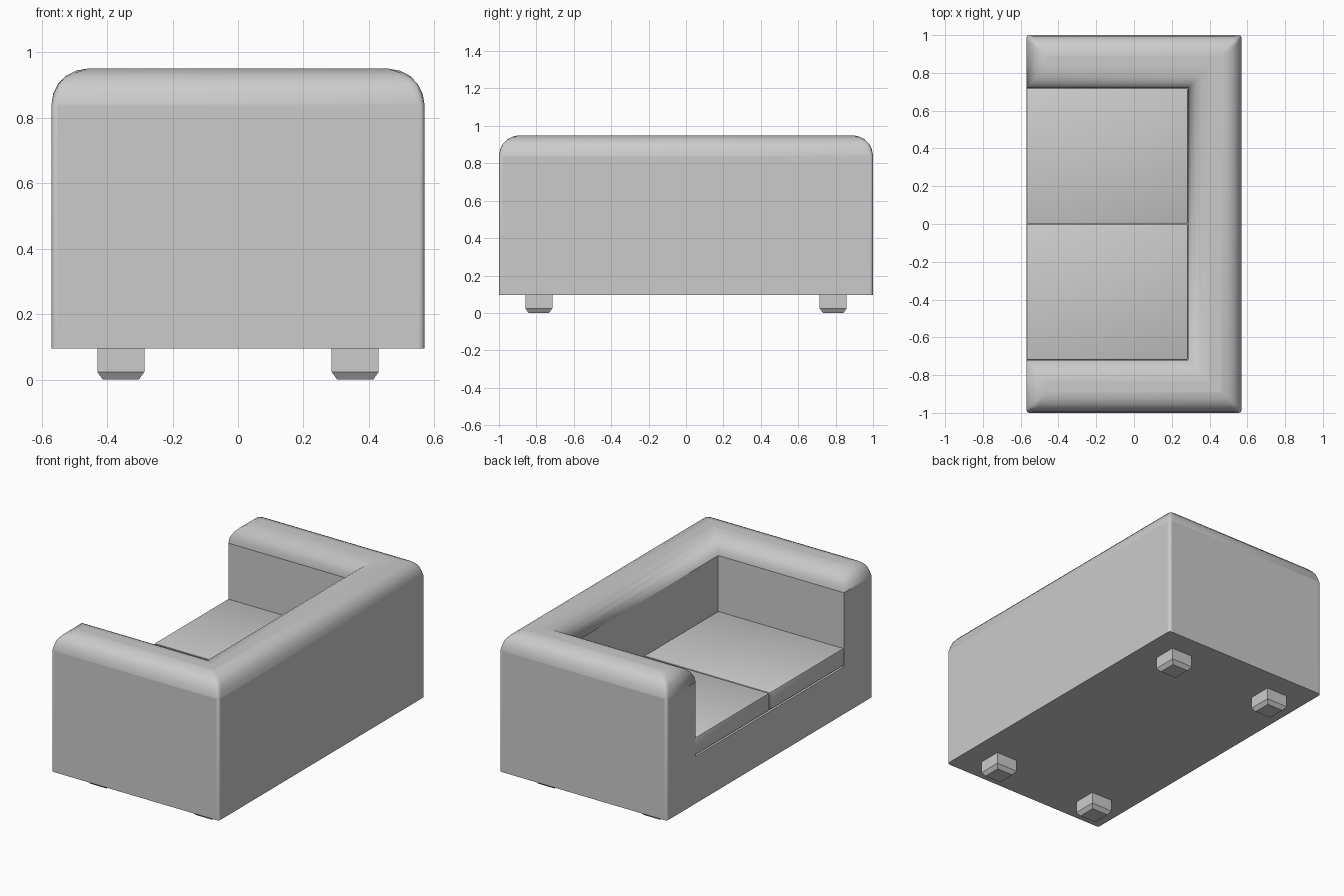
import bpy, bmesh

if "Cube" in bpy.data.objects:
    bpy.data.objects.remove(bpy.data.objects["Cube"])

X, Y, Z0, Z1 = 0.57, 1.0, 0.095, 0.95      # overall half sizes, body bottom and top
XB, YA = 0.285, 0.72                       # inner face of back and of arms


def finish(name, bm, angle=None):
    bmesh.ops.recalc_face_normals(bm, faces=bm.faces)
    me = bpy.data.meshes.new(name)
    bm.to_mesh(me)
    bm.free()
    ob = bpy.data.objects.new(name, me)
    bpy.context.collection.objects.link(ob)
    if angle:
        bpy.ops.object.select_all(action='DESELECT')
        ob.select_set(True)
        bpy.context.view_layer.objects.active = ob
        bpy.ops.object.shade_smooth_by_angle(angle=angle)
    return ob


def box(x0, x1, y0, y1, z0, z1):
    bm = bmesh.new()
    bmesh.ops.create_cube(bm, size=1)
    for v in bm.verts:
        v.co = ((x0 + x1) / 2 + v.co.x * (x1 - x0),
                (y0 + y1) / 2 + v.co.y * (y1 - y0),
                (z0 + z1) / 2 + v.co.z * (z1 - z0))
    return bm


# Arms and back: one U-shaped prism, rounded along the top
outline = [(-X, -Y), (X, -Y), (X, Y), (-X, Y), (-X, YA), (XB, YA), (XB, -YA), (-X, -YA)]
bm = bmesh.new()
floor = bm.faces.new([bm.verts.new((x, y, Z0)) for x, y in outline])
ext = bmesh.ops.extrude_face_region(bm, geom=[floor], use_keep_orig=True)
for v in ext['geom']:
    if isinstance(v, bmesh.types.BMVert):
        v.co.z = Z1
weight = bm.edges.layers.float.new('bevel_weight_edge')
for e in bm.edges:
    a, b = e.verts[0].co, e.verts[1].co
    if min(a.z, b.z) > 0.9:
        e[weight] = 1.0
    elif abs(a.z - b.z) > 0.1 and abs(a.y) > 0.9:
        e[weight] = 0.16
frame = finish("arms_and_back", bm, 0.7)
bev = frame.modifiers.new("rounding", 'BEVEL')
bev.limit_method = 'WEIGHT'
bev.width = 0.11
bev.segments = 5

# Base under the cushions
finish("seat_base", box(-X, XB, -YA, YA, Z0, 0.385))

# Two seat cushions with softened edges
for side, y0, y1 in (("left", 0.0015, YA), ("right", -YA, -0.0015)):
    bm = box(-X, XB, y0, y1, 0.392, 0.5)
    bmesh.ops.bevel(bm, geom=bm.edges[:], offset=0.008, segments=2,
                    profile=0.5, affect='EDGES')
    finish("seat_cushion_" + side, bm, 0.6)

# Four square feet, tapered at the bottom
for i, sx in enumerate((-1, 1)):
    for j, sy in enumerate((-1, 1)):
        bm = bmesh.new()
        rings = [[bm.verts.new((sx * 0.358 + a * h, sy * 0.787 + b * h, z))
                  for a, b in ((-1, -1), (1, -1), (1, 1), (-1, 1))]
                 for h, z in ((0.055, 0), (0.072, 0.024), (0.072, Z0 + 0.005))]
        for lo, hi in zip(rings, rings[1:]):
            for k in range(4):
                n = (k + 1) % 4
                bm.faces.new((lo[k], lo[n], hi[n], hi[k]))
        bm.faces.new(rings[0])
        bm.faces.new(rings[2])
        finish(f"foot_{i}{j}", bm)
